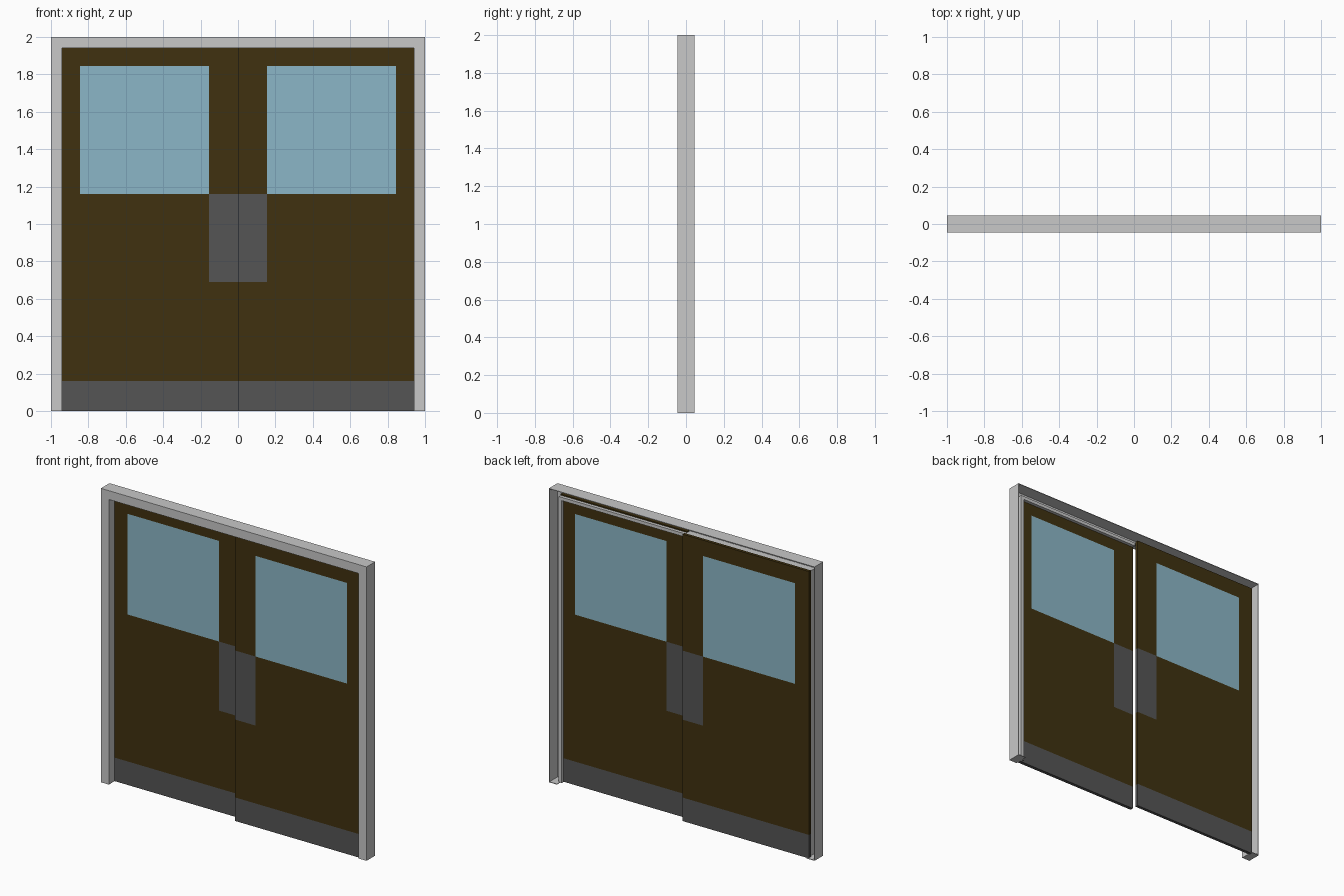
import bpy, bmesh
from mathutils import Vector

if "Cube" in bpy.data.objects:
    bpy.data.objects.remove(bpy.data.objects["Cube"])

def material(name, r, g, b):
    m = bpy.data.materials.new(name)
    m.diffuse_color = (r, g, b, 1)
    m.use_nodes = True
    m.node_tree.nodes["Principled BSDF"].inputs["Base Color"].default_value = m.diffuse_color
    return m

FRAME = material("light grey metal", 0.58, 0.58, 0.58)
BROWN = material("dark brown panel", 0.051, 0.031, 0.005)
GREY = material("dark grey plate", 0.09, 0.09, 0.09)
GLASS = material("pale blue glass", 0.26, 0.47, 0.57)

def finish(name, bm, mats):
    bmesh.ops.recalc_face_normals(bm, faces=bm.faces[:])
    me = bpy.data.meshes.new(name)
    bm.to_mesh(me)
    bm.free()
    for m in mats:
        me.materials.append(m)
    ob = bpy.data.objects.new(name, me)
    bpy.context.collection.objects.link(ob)
    return ob

def boxes(name, spans, mat):
    """One object from boxes given as x0,x1,y0,y1,z0,z1."""
    bm = bmesh.new()
    for x0, x1, y0, y1, z0, z1 in spans:
        vs = bmesh.ops.create_cube(bm, size=1)["verts"]
        for v in vs:
            v.co = Vector((x0 if v.co.x < 0 else x1,
                           y0 if v.co.y < 0 else y1,
                           z0 if v.co.z < 0 else z1))
    return finish(name, bm, [mat])

T = 0.004            # sheet thickness
F, B = -0.046, 0.046  # front and back of the frame

# Folded sheet frame, open at the back
for side, label in ((-1, "left"), (1, "right")):
    def sx(a, b):
        return (min(side * a, side * b), max(side * a, side * b))
    boxes(label + "_jamb", [
        (*sx(0.94, 1), F, F + T, 0, 2),
        (*sx(1 - T, 1), F + T, B, 0, 2),
        (*sx(0.94, 1 - T), F + T, B, 0, T)], FRAME)
boxes("header", [
    (-0.94, 0.94, F, F + T, 1.94, 2),
    (-1 + T, 1 - T, F + T, B, 2 - T, 2)], FRAME)

# Stops: reveal in front of the left leaf, strips behind the right leaf
boxes("left_stop", [
    (-0.944, -0.94, F + T, 0.016, 0, 1.944),
    (-0.94, 0, F + T, 0.016, 1.94, 1.944)], FRAME)
boxes("right_stop", [
    (0.928, 0.95, -0.01, 0.012, 0, 1.945),
    (0, 0.928, -0.01, 0.012, 1.923, 1.945)], FRAME)

# Door leaves: panelled grid, thickened, coloured by position
def leaf(name, side, y0, y1):
    xs = [0, 0.155, 0.845, 0.952]
    zs = [0, 0.16, 0.69, 1.16, 1.845, 1.952]
    bm = bmesh.new()
    grid = [[bm.verts.new((side * x, y0, z)) for z in zs] for x in xs]
    for i in range(len(xs) - 1):
        for j in range(len(zs) - 1):
            bm.faces.new((grid[i][j], grid[i + 1][j],
                          grid[i + 1][j + 1], grid[i][j + 1]))
    ext = bmesh.ops.extrude_face_region(bm, geom=bm.faces[:], use_keep_orig=True)
    for v in ext["geom"]:
        if isinstance(v, bmesh.types.BMVert):
            v.co.y = y1
    for f in bm.faces:
        c = f.calc_center_median()
        x = abs(c.x)
        if c.z < 0.16 or (x < 0.155 and 0.69 < c.z < 1.16):
            f.material_index = 1
        elif 0.155 < x < 0.845 and 1.16 < c.z < 1.845:
            f.material_index = 2
    return finish(name, bm, [BROWN, GREY, GLASS])

leaf("left_door_leaf", -1, 0.016, 0.037)
leaf("right_door_leaf", 1, -0.034, -0.012)
